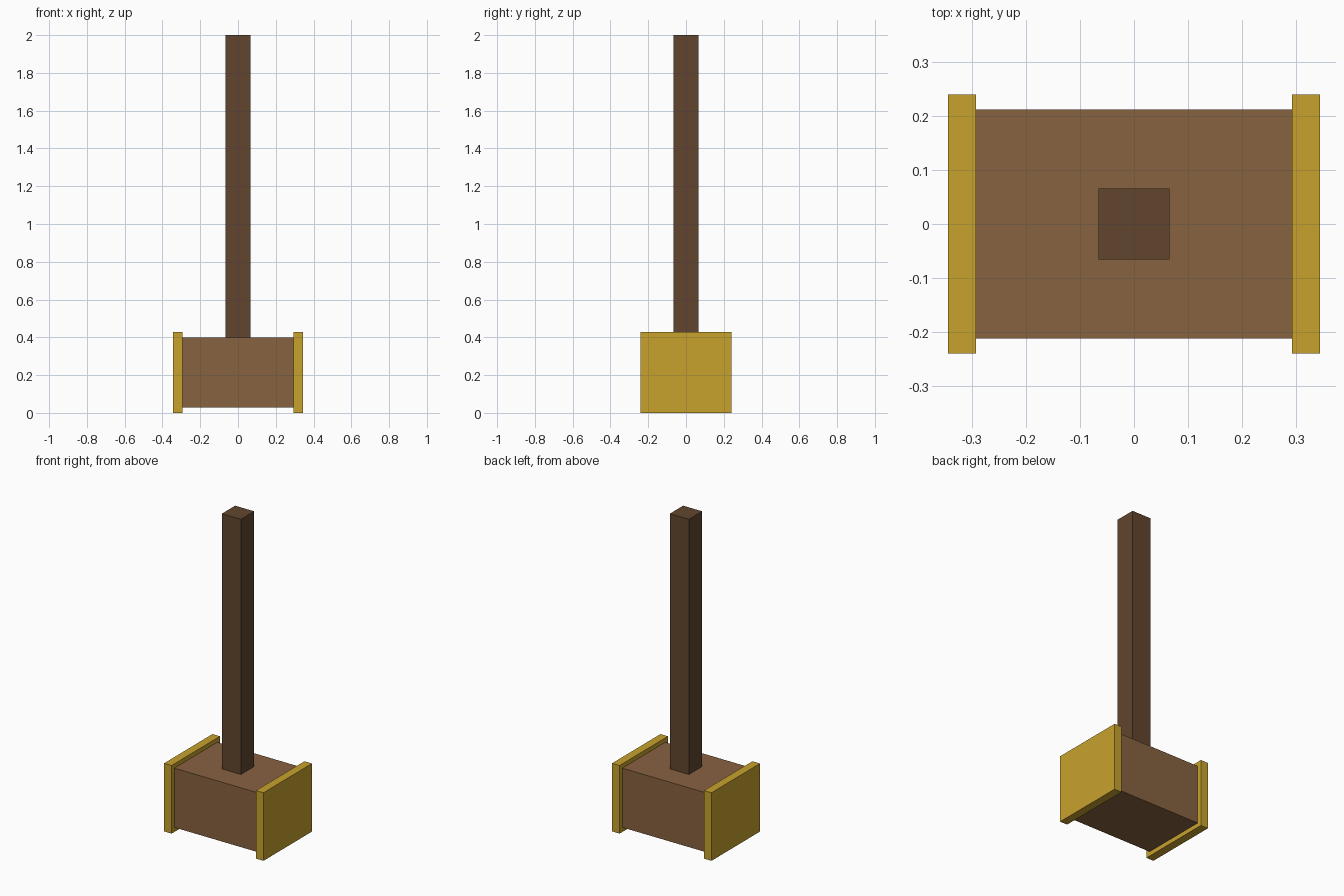
import bpy

cube = bpy.data.objects.get("Cube")
if cube:
    bpy.data.objects.remove(cube, do_unlink=True)


def material(name, rgb):
    mat = bpy.data.materials.new(name)
    mat.use_nodes = True
    color = (*rgb, 1.0)
    mat.diffuse_color = color
    mat.node_tree.nodes["Principled BSDF"].inputs["Base Color"].default_value = color
    return mat


def box(name, low, high, mat):
    """Axis-aligned box between two corners."""
    center = [(a + b) / 2 for a, b in zip(low, high)]
    bpy.ops.mesh.primitive_cube_add(size=1, location=center)
    obj = bpy.context.object
    obj.name = name
    obj.scale = [b - a for a, b in zip(low, high)]
    bpy.ops.object.transform_apply(location=False, rotation=False, scale=True)
    obj.data.materials.append(mat)
    return obj


dark_wood = material("dark wood", (0.120, 0.060, 0.027))
wood = material("wood", (0.242, 0.122, 0.053))
gold = material("gold", (0.578, 0.361, 0.027))

HEAD_X, CAP_X = 0.293, 0.345
HEAD_Y, CAP_Y = 0.212, 0.24
HEAD_BOTTOM, HEAD_TOP, CAP_TOP = 0.028, 0.4, 0.427
GRIP = 0.066

# Wooden mallet head
box("hammer_head", (-HEAD_X, -HEAD_Y, HEAD_BOTTOM), (HEAD_X, HEAD_Y, HEAD_TOP), wood)

# Square handle standing on the head
box("handle", (-GRIP, -GRIP, HEAD_TOP - 0.1), (GRIP, GRIP, 2), dark_wood)

# Gold plates on both striking ends
for side, x0, x1 in (("left", HEAD_X, CAP_X), ("right", -CAP_X, -HEAD_X)):
    box(side + "_end_cap", (x0, -CAP_Y, 0), (x1, CAP_Y, CAP_TOP), gold)
